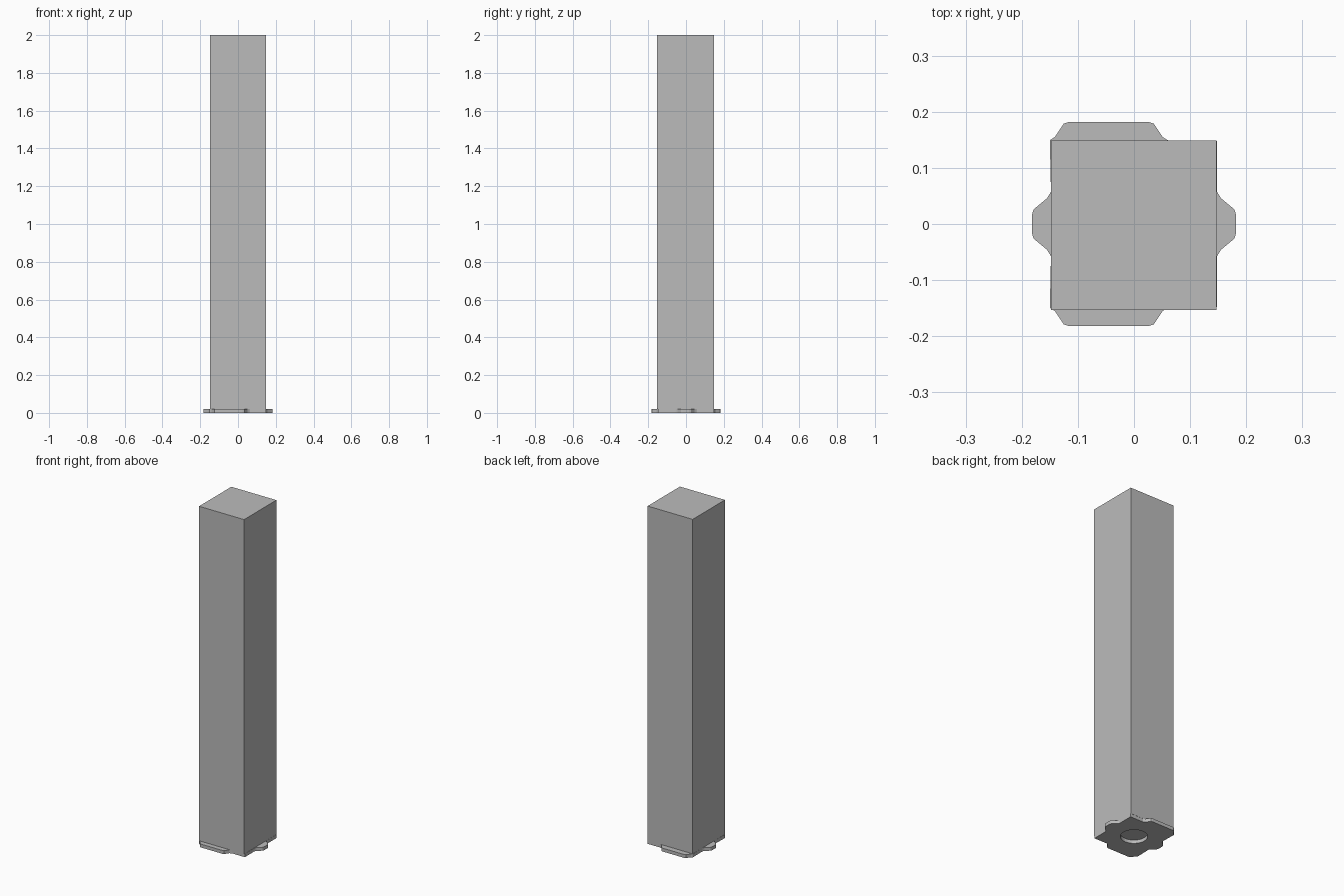
import bpy, bmesh, math

cube = bpy.data.objects.get("Cube")
if cube:
    bpy.data.objects.remove(cube, do_unlink=True)

grey = bpy.data.materials.new("plain grey")
grey.use_nodes = True
colour = (0.5, 0.5, 0.5, 1)
grey.diffuse_color = colour
grey.node_tree.nodes["Principled BSDF"].inputs["Base Color"].default_value = colour

PLATE_TOP = 0.02
HALF = 0.148
REACH = 0.182


def make_object(name, bm):
    bmesh.ops.recalc_face_normals(bm, faces=bm.faces)
    mesh = bpy.data.meshes.new(name)
    bm.to_mesh(mesh)
    bm.free()
    mesh.materials.append(grey)
    obj = bpy.data.objects.new(name, mesh)
    bpy.context.collection.objects.link(obj)
    return obj


def prism(bm, outline, z0, z1):
    face = bm.faces.new([bm.verts.new((x, y, z0)) for x, y in outline])
    top = bmesh.ops.extrude_face_region(bm, geom=[face])["geom"]
    verts = [v for v in top if isinstance(v, bmesh.types.BMVert)]
    bmesh.ops.translate(bm, verts=verts, vec=(0, 0, z1 - z0))


def lobe(centre, flat, foot):
    """Soft-shouldered tab as (position along side, distance out)."""
    right = [(flat - 0.006, REACH), (flat + 0.004, REACH - 0.003),
             (foot - 0.012, HALF + 0.007), (foot - 0.004, HALF + 0.002),
             (foot, HALF)]
    left = [(-a, out) for a, out in reversed(right)]
    return [(centre + a, out) for a, out in left + right]


# Square column
bm = bmesh.new()
prism(bm, [(-HALF, -0.153), (0.147, -0.153), (0.147, 0.149), (-HALF, 0.149)],
      PLATE_TOP, 2)
make_object("column", bm)

# Base plate: a square with a tab on each side
side_tab = lobe(0, 0.022, 0.058)
long_tab = [(max(a, -HALF - 0.002), out) for a, out in lobe(-0.045, 0.076, 0.108)]
outline = [(HALF, -HALF)]
outline += [(out, a) for a, out in side_tab]
outline += [(HALF, HALF)]
outline += [(a, out) for a, out in reversed(long_tab)]
outline += [(-out, a) for a, out in reversed(side_tab)]
outline += [(a, -out) for a, out in long_tab]
bm = bmesh.new()
prism(bm, outline, 0, PLATE_TOP)
plate = make_object("base_plate", bm)

# Round hole through the plate
bm = bmesh.new()
ring = [math.tau * i / 32 for i in range(32)]
prism(bm, [(0.072 * math.cos(t), 0.072 * math.sin(t)) for t in ring], -0.05, 0.05)
cutter = make_object("hole_cutter", bm)
cutter.hide_render = True
cutter.hide_viewport = True
cutter.display_type = 'WIRE'
cut = plate.modifiers.new("hole", 'BOOLEAN')
cut.operation = 'DIFFERENCE'
cut.solver = 'EXACT'
cut.object = cutter
